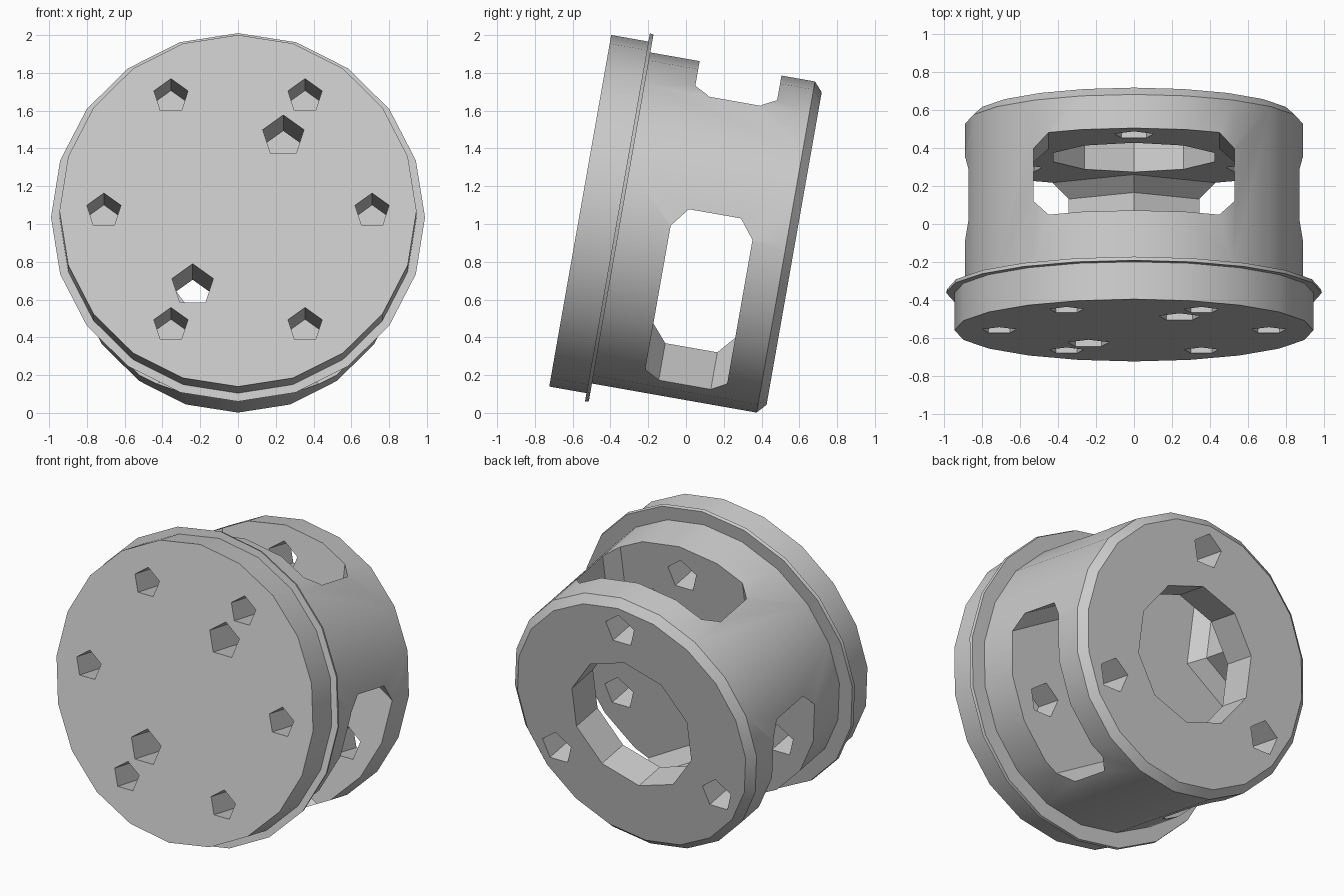
import bpy, bmesh, math
from mathutils import Matrix, Vector

old = bpy.data.objects.get("Cube")
if old:
    bpy.data.objects.remove(old, do_unlink=True)

TILT = math.radians(-10)
PLACE = Matrix.Translation((0, -0.56, 1.07)) @ Matrix.Rotation(TILT, 4, 'X')
SIDES = 20

grey = bpy.data.materials.new("plain grey")
grey.use_nodes = True
colour = (0.6, 0.6, 0.6, 1)
grey.diffuse_color = colour
grey.node_tree.nodes["Principled BSDF"].inputs["Base Color"].default_value = colour


def to_object(name, bm):
    bmesh.ops.recalc_face_normals(bm, faces=bm.faces)
    mesh = bpy.data.meshes.new(name)
    bm.to_mesh(mesh)
    bm.free()
    obj = bpy.data.objects.new(name, mesh)
    bpy.context.scene.collection.objects.link(obj)
    obj.matrix_world = PLACE
    return obj


def ring_points(radius, sides, y, cx=0, cz=0):
    """Regular polygon across the axis, one corner pointing up."""
    return [Vector((cx + radius * math.sin(math.tau * i / sides), y,
                    cz + radius * math.cos(math.tau * i / sides))) for i in range(sides)]


def skin(name, rings):
    """Closed solid through a row of equal-sized rings."""
    bm = bmesh.new()
    loops = [[bm.verts.new(p) for p in ring] for ring in rings]
    n = len(loops[0])
    for a, b in zip(loops, loops[1:]):
        for i in range(n):
            j = (i + 1) % n
            bm.faces.new((a[i], a[j], b[j], b[i]))
    bm.faces.new(loops[0])
    bm.faces.new(loops[-1])
    return to_object(name, bm)


def turned(name, profile):
    return skin(name, [ring_points(r, SIDES, y) for y, r in profile])


def drill(name, x, z, radius, start, end, sides=5):
    return skin(name, [ring_points(radius, sides, y, x, z) for y in (start, end)])


def slot_cutter(angle):
    """Box with clipped corners, running outwards from the axis."""
    half, front, back, clip = 0.53, 0.485, 0.925, 0.08
    outline = [(-half, front + clip), (-half + clip, front), (half - clip, front),
               (half, front + clip), (half, back - clip), (half - clip, back),
               (-half + clip, back), (-half, back - clip)]
    turn = Matrix.Rotation(angle, 3, 'Y')
    return skin("slot_cutter", [[turn @ Vector((x, y, z)) for x, y in outline]
                                for z in (-0.2, 1.2)])


def carve(obj, cutters):
    for cutter in cutters:
        mod = obj.modifiers.new("cut", 'BOOLEAN')
        mod.operation = 'DIFFERENCE'
        mod.solver = 'EXACT'
        mod.object = cutter
    bpy.context.view_layer.update()
    graph = bpy.context.evaluated_depsgraph_get()
    mesh = bpy.data.meshes.new_from_object(obj.evaluated_get(graph))
    obj.modifiers.clear()
    obj.data = mesh


# Solid parts: front flange with thin lip, and the main housing
flange = turned("front_flange", [(0, 0.945), (0.2, 0.945), (0.2, 0.99), (0.22, 0.985)])
housing = turned("housing", [(0.22, 0.89), (1.105, 0.89), (1.15, 0.84)])

# Six screw holes and two through holes in the front
front_holes = []
for i in range(6):
    a = math.tau * i / 6
    front_holes.append(drill("screw_hole", 0.71 * math.cos(a), 0.71 * math.sin(a),
                             0.095, -0.1, 0.36))
for side in (1, -1):
    front_holes.append(drill("pin_hole", 0.24 * side, 0.4 * side, 0.115, -0.1, 0.6))

# Three side slots, each with a bolt hole drilled from the back
back_cuts = [drill("bore", 0, 0, 0.445, 0.8, 1.3, 10)]
for i in range(3):
    a = math.tau * i / 3
    back_cuts.append(slot_cutter(a))
    back_cuts.append(drill("bolt_hole", 0.68 * math.sin(a), 0.68 * math.cos(a),
                           0.11, 0.3, 1.3))

carve(flange, front_holes)
carve(housing, front_holes + back_cuts)
for cutter in front_holes + back_cuts:
    bpy.data.objects.remove(cutter, do_unlink=True)

# Finish: colour and smooth shading with sharp edges kept
for obj in (flange, housing):
    obj.data.materials.clear()
    obj.data.materials.append(grey)
    bpy.ops.object.select_all(action='DESELECT')
    obj.select_set(True)
    bpy.context.view_layer.objects.active = obj
    bpy.ops.object.shade_smooth_by_angle(angle=math.radians(30))
